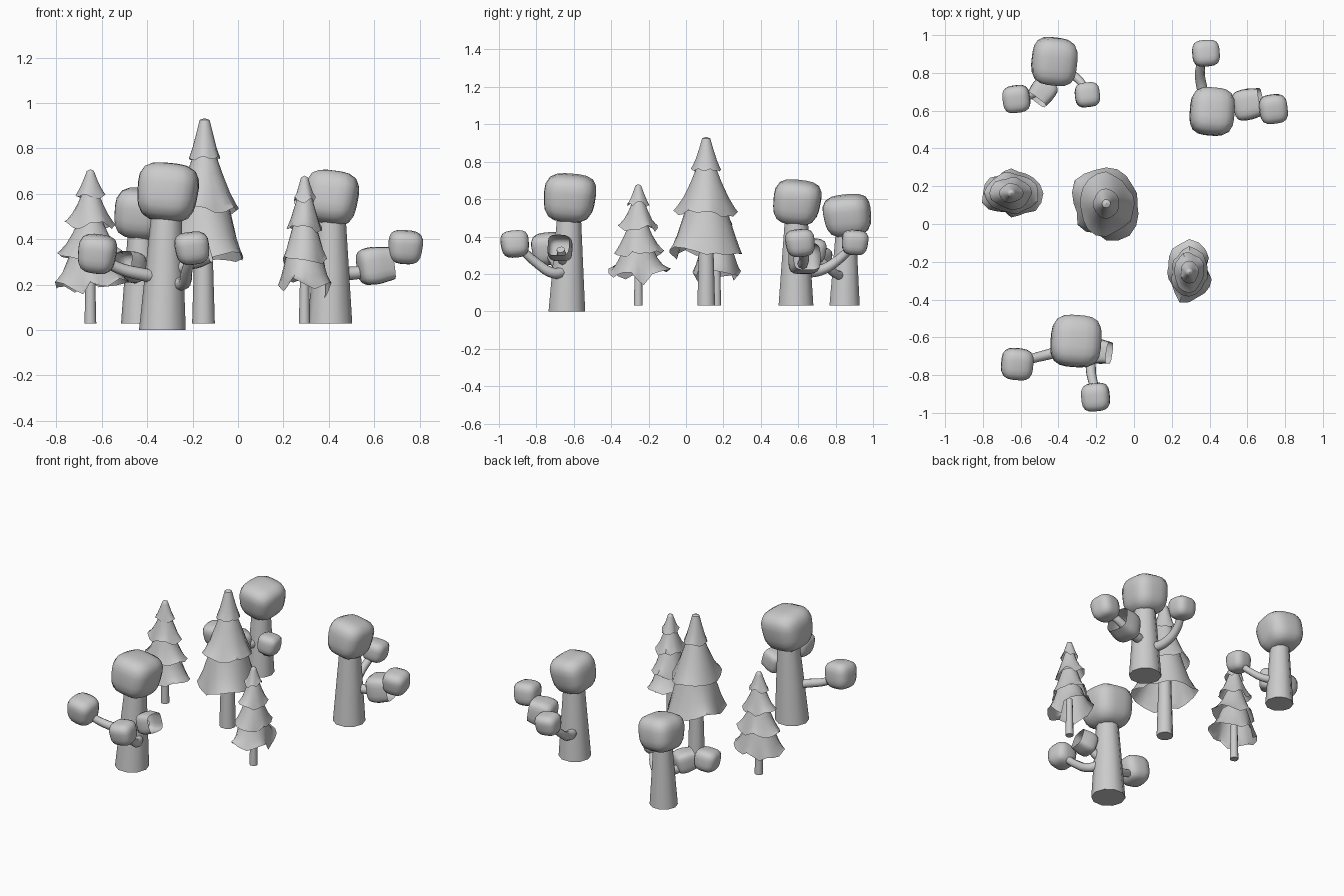
import bpy, bmesh, math, random
from mathutils import Vector, Euler

if "Cube" in bpy.data.objects:
    bpy.data.objects.remove(bpy.data.objects["Cube"])

random.seed(4)


def finish(bm, name, angle=50):
    me = bpy.data.meshes.new(name)
    bmesh.ops.recalc_face_normals(bm, faces=bm.faces)
    bm.to_mesh(me)
    bm.free()
    ob = bpy.data.objects.new(name, me)
    bpy.context.collection.objects.link(ob)
    bpy.ops.object.select_all(action='DESELECT')
    ob.select_set(True)
    bpy.context.view_layer.objects.active = ob
    bpy.ops.object.shade_smooth_by_angle(angle=math.radians(angle))
    return ob


def loft(name, rings, cap=True):
    """Skin a list of point rings, optionally closing both ends."""
    bm = bmesh.new()
    vs = [[bm.verts.new(p) for p in ring] for ring in rings]
    n = len(vs[0])
    for a, b in zip(vs, vs[1:]):
        for i in range(n):
            j = (i + 1) % n
            bm.faces.new((a[i], a[j], b[j], b[i]))
    if cap:
        bm.faces.new(vs[0])
        bm.faces.new(vs[-1])
    return finish(bm, name)


def trunk(name, base, top, r0, r1, sides=10):
    rings = []
    for t in (0, 0.5, 1):
        c = Vector(base).lerp(Vector(top), t)
        r = r0 + (r1 - r0) * t
        rings.append([c + Vector((r * math.cos(a), r * math.sin(a), 0))
                      for a in (math.tau * i / sides for i in range(sides))])
    return loft(name, rings)


def puff(name, loc, size, tilt=0.14):
    """Rounded, slightly tilted foliage block."""
    bm = bmesh.new()
    bmesh.ops.create_cube(bm, size=2)
    bmesh.ops.subdivide_edges(bm, edges=bm.edges[:], cuts=5, use_grid_fill=True)
    rot = Euler([random.choice((-1, 1)) * random.uniform(0.5, 1) * tilt for _ in range(3)])
    for v in bm.verts:
        d = Vector(math.tan(c * math.pi / 4) for c in v.co)
        d /= sum(abs(c) ** 3.3 for c in d) ** (1 / 3.3)
        d.xy *= 0.97 + 0.06 * d.z
        d.rotate(rot)
        v.co = Vector(d[i] * size[i] * 0.475 for i in range(3)) + Vector(loc)
    return finish(bm, name)


def bucket(name, loc, size, out):
    """Foliage block with an open flat end facing outwards."""
    bm = bmesh.new()
    bmesh.ops.create_cube(bm, size=2)
    bmesh.ops.subdivide_edges(bm, edges=bm.edges[:], cuts=5, use_grid_fill=True)
    bmesh.ops.delete(bm, geom=[f for f in bm.faces if f.calc_center_median().x > 0.99],
                     context='FACES')
    q = Vector(out).to_track_quat('X', 'Z')
    for v in bm.verts:
        x = v.co.x
        d = v.co / sum(abs(c) ** 4 for c in v.co) ** 0.25
        if x > 0:
            s = Vector((0, v.co.y, v.co.z))
            s /= max(sum(abs(c) ** 4 for c in s) ** 0.25, 1e-6)
            d = Vector((x * 0.8, s.y * (1 - 0.12 * x), s.z * (1 - 0.12 * x)))
        v.co = q @ (d * size / 2) + Vector(loc)
    return finish(bm, name)


def branch(name, pts, r=0.03):
    cu = bpy.data.curves.new(name, 'CURVE')
    cu.dimensions = '3D'
    cu.bevel_depth = r
    cu.bevel_resolution = 2
    cu.use_fill_caps = True
    sp = cu.splines.new('BEZIER')
    sp.bezier_points.add(len(pts) - 1)
    for i, (bp, p) in enumerate(zip(sp.bezier_points, pts)):
        bp.co = p
        bp.radius = 1.05 - 0.3 * i / (len(pts) - 1)
        bp.handle_left_type = bp.handle_right_type = 'AUTO'
    sp.resolution_u = 5
    ob = bpy.data.objects.new(name, cu)
    bpy.context.collection.objects.link(ob)
    return ob


def pine(name, c, ztrunk, tiers, rx, ry, rt, lean=(0, 0)):
    """Pine: trunk plus flared, ragged skirts (z top, z rim, r top, r rim)."""
    trunk(name + '_trunk', (c[0], c[1], 0.03), (c[0], c[1], ztrunk), rt, rt * 0.75)
    n = 20
    for k, (zt, zb, r0, r1, rag) in enumerate(tiers):
        ragr = [random.uniform(-1, 1) for _ in range(n)]
        ragr = [0.6 * ragr[i] + 0.4 * ragr[i - 1] for i in range(n)]
        rings = []
        for t in (0, 0.12, 0.4, 0.7, 0.9, 1):
            ring = []
            for i in range(n):
                a = math.tau * i / n
                ell = 1 / math.hypot(math.cos(a) / rx, math.sin(a) / ry)
                # bias pointed lobes along the long axis
                r = r0 + (r1 - r0) * (0.85 * t + 0.15 * t ** 4)
                r *= 1 + (ell - 1) * t
                w = ragr[i] * rag * t ** 3
                r *= 1 + 1.4 * w
                f = 1 - zt
                ring.append((c[0] + lean[0] + r * math.cos(a),
                             c[1] + lean[1] + r * math.sin(a),
                             zt + (zb - zt) * t + w * 0.35))
            rings.append(ring)
        if k == 0:
            rings.insert(0, [(c[0] + lean[0], c[1] + lean[1], zt + 0.008)] * n)
        loft(f'{name}_skirt_{k + 1}', rings, cap=False)


# Front broadleaf tree
trunk('front_tree_trunk', (-0.333, -0.637, 0), (-0.315, -0.625, 0.52), 0.103, 0.066)
puff('front_tree_crown', (-0.31, -0.622, 0.606), (0.285, 0.295, 0.27))
branch('front_tree_branch_left', [(-0.33, -0.64, 0.23), (-0.42, -0.68, 0.245),
                                  (-0.53, -0.71, 0.275), (-0.62, -0.74, 0.33)])
puff('front_tree_puff_left', (-0.62, -0.74, 0.335), (0.18, 0.18, 0.18))
branch('front_tree_branch_front', [(-0.29, -0.64, 0.215), (-0.24, -0.71, 0.205),
                                   (-0.225, -0.80, 0.26), (-0.20, -0.90, 0.35)])
puff('front_tree_puff_front', (-0.202, -0.915, 0.36), (0.16, 0.16, 0.15))
branch('front_tree_branch_right', [(-0.32, -0.64, 0.24), (-0.25, -0.66, 0.28),
                                   (-0.20, -0.67, 0.33)])
bucket('front_tree_block', (-0.18, -0.675, 0.34), 0.13, (1, -0.15, 0.3))

# Right rear broadleaf tree
trunk('right_tree_trunk', (0.405, 0.588, 0.03), (0.41, 0.59, 0.50), 0.098, 0.064)
puff('right_tree_crown', (0.411, 0.593, 0.582), (0.25, 0.27, 0.25))
branch('right_tree_branch_right', [(0.41, 0.60, 0.255), (0.54, 0.625, 0.255),
                                   (0.64, 0.63, 0.30), (0.73, 0.61, 0.36)])
bucket('right_tree_block', (0.61, 0.635, 0.285), 0.165, (1, 0.2, 0.15))
puff('right_tree_puff_right', (0.737, 0.61, 0.365), (0.16, 0.165, 0.155))
branch('right_tree_branch_back', [(0.39, 0.62, 0.21), (0.36, 0.72, 0.22),
                                  (0.35, 0.82, 0.28), (0.38, 0.90, 0.36)])
puff('right_tree_puff_back', (0.38, 0.903, 0.368), (0.155, 0.15, 0.14))

# Left rear broadleaf tree
trunk('left_tree_trunk', (-0.43, 0.848, 0.03), (-0.428, 0.855, 0.43), 0.085, 0.057)
puff('left_tree_crown', (-0.424, 0.863, 0.512), (0.255, 0.27, 0.235))
branch('left_tree_branch_left', [(-0.44, 0.83, 0.23), (-0.47, 0.75, 0.24),
                                 (-0.54, 0.69, 0.265), (-0.62, 0.66, 0.30)])
bucket('left_tree_block', (-0.485, 0.70, 0.28), 0.135, (-0.6, -0.8, 0.2))
puff('left_tree_puff_left', (-0.622, 0.663, 0.305), (0.155, 0.155, 0.145))
branch('left_tree_branch_right', [(-0.41, 0.84, 0.19), (-0.34, 0.80, 0.2),
                                  (-0.28, 0.75, 0.245), (-0.25, 0.68, 0.32)], 0.025)
puff('left_tree_puff_right', (-0.248, 0.683, 0.325), (0.14, 0.14, 0.135))

# Large pine in the middle
pine('tall_pine', (-0.152, 0.108), 0.45, [
    (0.925, 0.755, 0.022, 0.075, 0.05),
    (0.80, 0.525, 0.04, 0.158, 0.08),
    (0.62, 0.315, 0.09, 0.188, 0.13)], 0.92, 1.05, 0.05, (0.005, 0))

# Two small pines, the same shape turned a quarter
small = [
    (0.70, 0.595, 0.016, 0.058, 0.06),
    (0.62, 0.46, 0.03, 0.096, 0.08),
    (0.49, 0.325, 0.05, 0.122, 0.10),
    (0.36, 0.20, 0.08, 0.142, 0.16)]
pine('left_pine', (-0.65, 0.163), 0.30, small, 1.13, 0.87, 0.026)
pine('front_pine', (0.293, -0.255), 0.28,
     [(a * 0.96, b * 0.96, c * 0.95, d * 0.95, e) for a, b, c, d, e in small],
     0.85, 1.13, 0.025)
